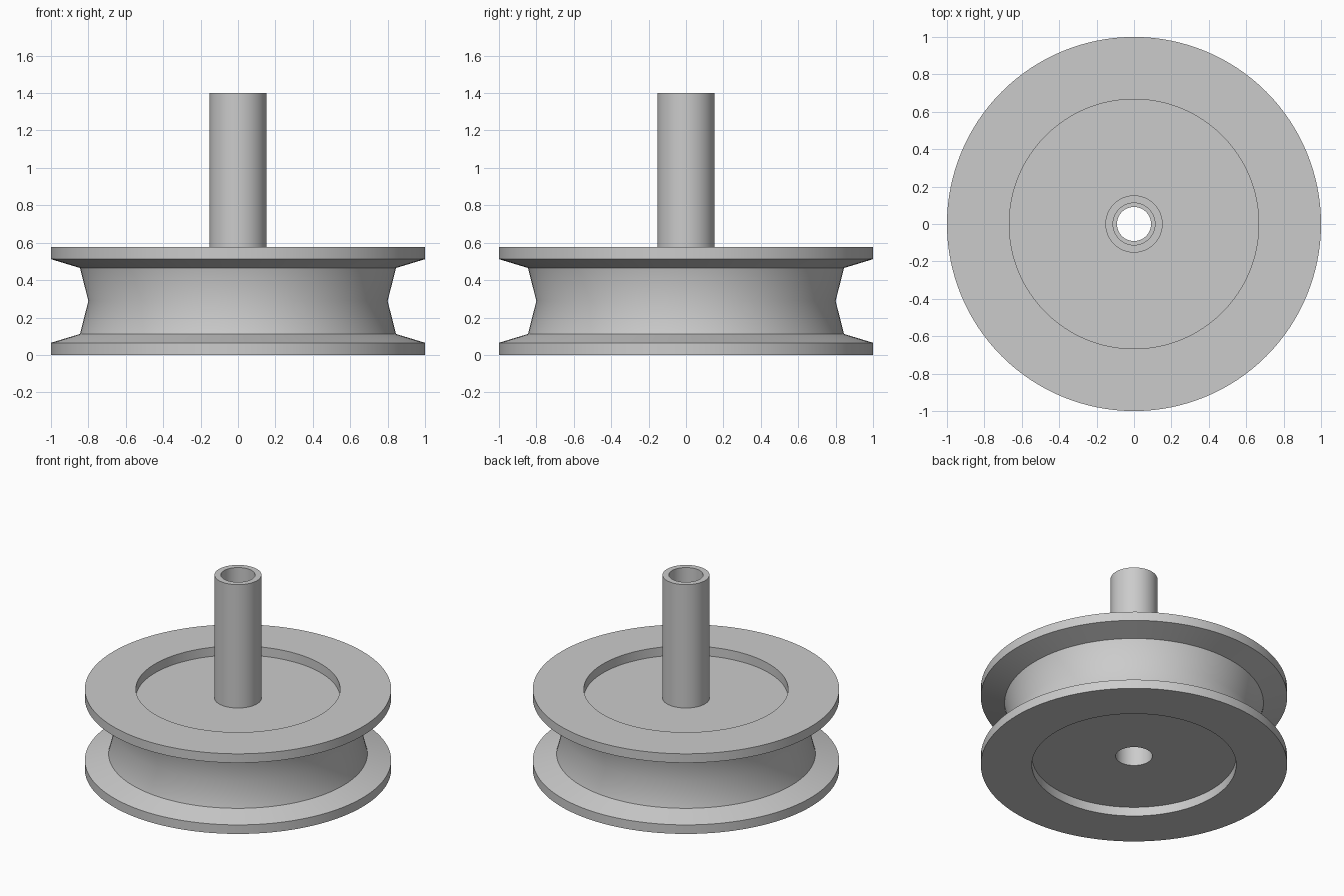
import bpy
import bmesh
import math

if "Cube" in bpy.data.objects:
    bpy.data.objects.remove(bpy.data.objects["Cube"])

SEGMENTS = 128

# Plain grey for the whole part
grey = bpy.data.materials.new("plain_grey")
grey.diffuse_color = (0.6, 0.6, 0.6, 1)
grey.use_nodes = True
grey.node_tree.nodes["Principled BSDF"].inputs["Base Color"].default_value = grey.diffuse_color


def lathe(name, profile, material):
    """Spin a closed (radius, height) profile around z into a solid."""
    bm = bmesh.new()
    verts = [bm.verts.new((r, 0, z)) for r, z in profile]
    edges = [bm.edges.new((a, b)) for a, b in zip(verts, verts[1:] + verts[:1])]
    bmesh.ops.spin(bm, geom=verts + edges, cent=(0, 0, 0), axis=(0, 0, 1),
                   angle=2 * math.pi, steps=SEGMENTS, use_duplicate=False)
    bmesh.ops.remove_doubles(bm, verts=bm.verts, dist=1e-4)
    bmesh.ops.recalc_face_normals(bm, faces=bm.faces)
    mesh = bpy.data.meshes.new(name)
    bm.to_mesh(mesh)
    bm.free()
    mesh.materials.append(material)
    obj = bpy.data.objects.new(name, mesh)
    bpy.context.collection.objects.link(obj)
    bpy.ops.object.select_all(action='DESELECT')
    obj.select_set(True)
    bpy.context.view_layer.objects.active = obj
    bpy.ops.object.shade_smooth_by_angle(angle=math.radians(31))
    return obj


# Lower half of the wheel: recess floor, flange, groove up to the waist
H = 0.577
lower = [(0.667, 0.065), (0.667, 0), (1, 0), (1, 0.065), (0.845, 0.112)]
upper = [(r, H - z) for r, z in reversed(lower)]

# Hollow shaft rising from the upper recess, and its stepped bore
shaft = [(0.153, H - 0.065), (0.153, 1.4), (0.112, 1.4)]
bore = [(0.112, 0.51), (0.091, 0.51), (0.091, 0.25), (0.12, 0.25), (0.12, 0.065)]

lathe("pulley_wheel_with_shaft",
      lower + [(0.8, H / 2)] + upper + shaft + bore, grey)
